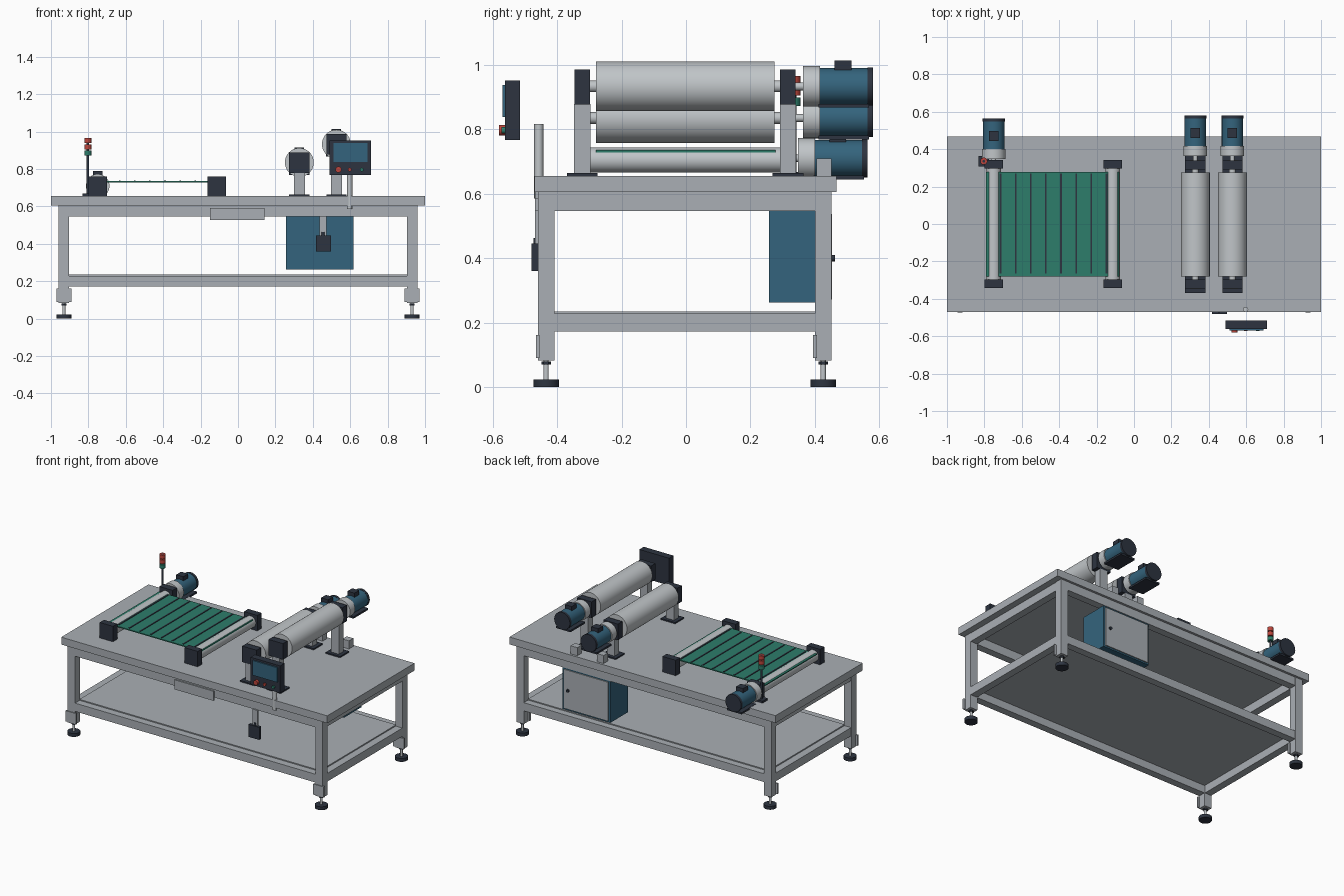
import bpy, math

if "Cube" in bpy.data.objects:
    bpy.data.objects.remove(bpy.data.objects["Cube"])


def material(name, rgb):
    m = bpy.data.materials.new(name)
    m.diffuse_color = (*rgb, 1)
    m.use_nodes = True
    m.node_tree.nodes["Principled BSDF"].inputs["Base Color"].default_value = m.diffuse_color
    return m


GREY = material("painted grey", (0.40, 0.43, 0.46))
STEEL = material("light steel", (0.53, 0.56, 0.58))
DARK = material("dark slate", (0.026, 0.034, 0.051))
BLUE = material("machine blue", (0.034, 0.127, 0.205))
GREEN = material("belt green", (0.026, 0.205, 0.145))
RED = material("signal red", (0.50, 0.06, 0.045))


def box(name, x, y, z, mat, bevel=0):
    """Box from three (low, high) ranges."""
    r = (x, y, z)
    bpy.ops.mesh.primitive_cube_add(size=1, location=[(a + b) / 2 for a, b in r])
    o = bpy.context.object
    o.name = name
    o.scale = [b - a for a, b in r]
    bpy.ops.object.transform_apply(location=False, rotation=False, scale=True)
    o.data.materials.append(mat)
    if bevel:
        mod = o.modifiers.new("bevel", 'BEVEL')
        mod.width, mod.segments = bevel, 1
    return o


def rod(name, axis, centre, span, radius, mat, sides=40):
    """Cylinder along y or z; centre holds the other two coordinates."""
    mid = (span[0] + span[1]) / 2
    if axis == 'y':
        loc, rot = (centre[0], mid, centre[1]), (math.pi / 2, 0, 0)
    else:
        loc, rot = (centre[0], centre[1], mid), (0, 0, 0)
    bpy.ops.mesh.primitive_cylinder_add(vertices=sides, radius=radius, depth=span[1] - span[0],
                                        location=loc, rotation=rot)
    o = bpy.context.object
    o.name = name
    o.data.materials.append(mat)
    bpy.ops.object.shade_smooth_by_angle()
    return o


def around(c, w):
    return (c - w / 2, c + w / 2)


# Table top and shelf
box("table_top", (-1, 1), (-0.47, 0.467), (0.605, 0.655), GREY)
box("lower_shelf", (-0.905, 0.905), (-0.41, 0.405), (0.224, 0.235), GREY)

# Legs, mounting plates and levelling feet
LX, FY, BY = 0.931, -0.434, 0.426
for x in (-LX, LX):
    for y in (FY, BY):
        box("leg", around(x, 0.055), around(y, 0.052), (0.083, 0.605), GREY)
        box("leg_plate", around(x, 0.08), (y - 0.032, y - 0.02), (0.09, 0.162), GREY)
        rod("foot_pad", 'z', (x, y), (0, 0.023), 0.04, DARK)
        rod("foot_stem", 'z', (x, y), (0.02, 0.09), 0.008, STEEL, 20)
        rod("foot_nut", 'z', (x, y), (0.07, 0.08), 0.015, DARK, 6)

# Upper and lower frame rails
for low, high in ((0.547, 0.605), (0.172, 0.228)):
    for y in (FY, BY):
        box("long_rail", (-LX + 0.027, LX - 0.027), around(y, 0.05), (low, high), GREY)
    for x in (-LX, LX):
        box("side_rail", around(x, 0.05), (FY + 0.026, BY - 0.026), (low, high), GREY)

# Front tray plate
box("front_tray", (-0.15, 0.143), (-0.468, -0.455), (0.527, 0.592), GREY)


def motor(x, z, y0, shaft_from):
    """Gear motor pointing backwards, gearbox front at y0."""
    rod("motor_shaft", 'y', (x, z), (shaft_from, y0 + 0.01), 0.012, STEEL, 24)
    rod("gearbox", 'y', (x, z), (y0, y0 + 0.053), 0.063, STEEL)
    rod("motor_body", 'y', (x, z), (y0 + 0.053, y0 + 0.203), 0.057, BLUE)
    rod("motor_cap", 'y', (x, z), (y0 + 0.2, y0 + 0.217), 0.059, DARK)
    box("terminal_box", around(x, 0.052), (y0 + 0.098, y0 + 0.15), (z + 0.05, z + 0.08), DARK)
    box("motor_base", around(x, 0.11), (y0 + 0.048, y0 + 0.205), (z - 0.066, z - 0.054), DARK)


# Conveyor rollers, bearing blocks, belt and slats
for x in (-0.75, -0.113):
    rod("conveyor_roller", 'y', (x, 0.705), (-0.305, 0.315), 0.039, STEEL)
    for y in (-0.32, 0.32):
        box("conveyor_bearing", around(x, 0.1), around(y, 0.046), (0.655, 0.76), DARK)
box("conveyor_belt", (-0.79, -0.08), (-0.28, 0.278), (0.728, 0.735), GREEN)
for i in range(8):
    box("belt_slat", around(-0.714 + i * 0.081, 0.009), (-0.265, 0.27), (0.732, 0.738), DARK)
motor(-0.75, 0.71, 0.347, 0.33)

# Two large rollers with stands and drives
for x, z in ((0.328, 0.835), (0.526, 0.933)):
    rod("large_roller", 'y', (x, z), (-0.28, 0.275), 0.077, STEEL, 56)
    rod("roller_shaft", 'y', (x, z), (-0.33, 0.33), 0.018, STEEL, 24)
    for y in (-0.322, 0.316):
        box("stand_base", around(x, 0.108), around(y, 0.096), (0.655, 0.664), DARK)
        box("stand_post", around(x, 0.058), around(y, 0.05), (0.66, z - 0.055), GREY)
        box("roller_bearing", around(x, 0.108), around(y, 0.048), (z - 0.056, z + 0.053), DARK)
    motor(x, z, 0.363, 0.33)
    box("motor_support", around(x, 0.05), (0.405, 0.452), (0.655, 0.71), GREY)

# Signal tower
TX, TY = -0.803, 0.336
box("tower_base", around(TX, 0.055), around(TY, 0.055), (0.655, 0.668), DARK)
rod("tower_pole", 'z', (TX, TY), (0.66, 0.965), 0.007, DARK, 20)
for z, mat in ((0.872, GREEN), (0.905, RED), (0.938, RED)):
    rod("signal_lamp", 'z', (TX, TY), (z, z + 0.027), 0.019, mat, 28)

# Control cabinet with rear door
box("cabinet", (0.257, 0.617), (0.258, 0.446), (0.262, 0.547), BLUE)
box("cabinet_door", (0.27, 0.604), (0.446, 0.453), (0.272, 0.537), GREY)
rod("door_knob", 'y', (0.57, 0.40), (0.45, 0.463), 0.01, DARK, 20)

# Operator panel on its pole
rod("panel_pole", 'z', (0.597, -0.457), (0.585, 0.817), 0.014, STEEL, 28)
box("pole_bracket", around(0.597, 0.03), (-0.468, -0.45), (0.585, 0.607), GREY)
box("panel_case", (0.488, 0.711), (-0.562, -0.515), (0.767, 0.952), DARK)
box("panel_screen", (0.51, 0.693), (-0.57, -0.561), (0.838, 0.938), BLUE)
for x, r, front, mat in ((0.537, 0.016, -0.58, RED), (0.597, 0.01, -0.572, RED),
                         (0.662, 0.01, -0.572, GREEN)):
    rod("panel_button", 'y', (x, 0.797), (front, -0.56), r, mat, 24)

# Hanging switch box
box("switch_hanger", (0.437, 0.474), (-0.468, -0.455), (0.43, 0.55), GREY)
box("switch_box", (0.416, 0.496), (-0.48, -0.459), (0.36, 0.445), DARK)
rod("switch_gland", 'z', (0.455, -0.466), (0.44, 0.463), 0.008, DARK, 20)
